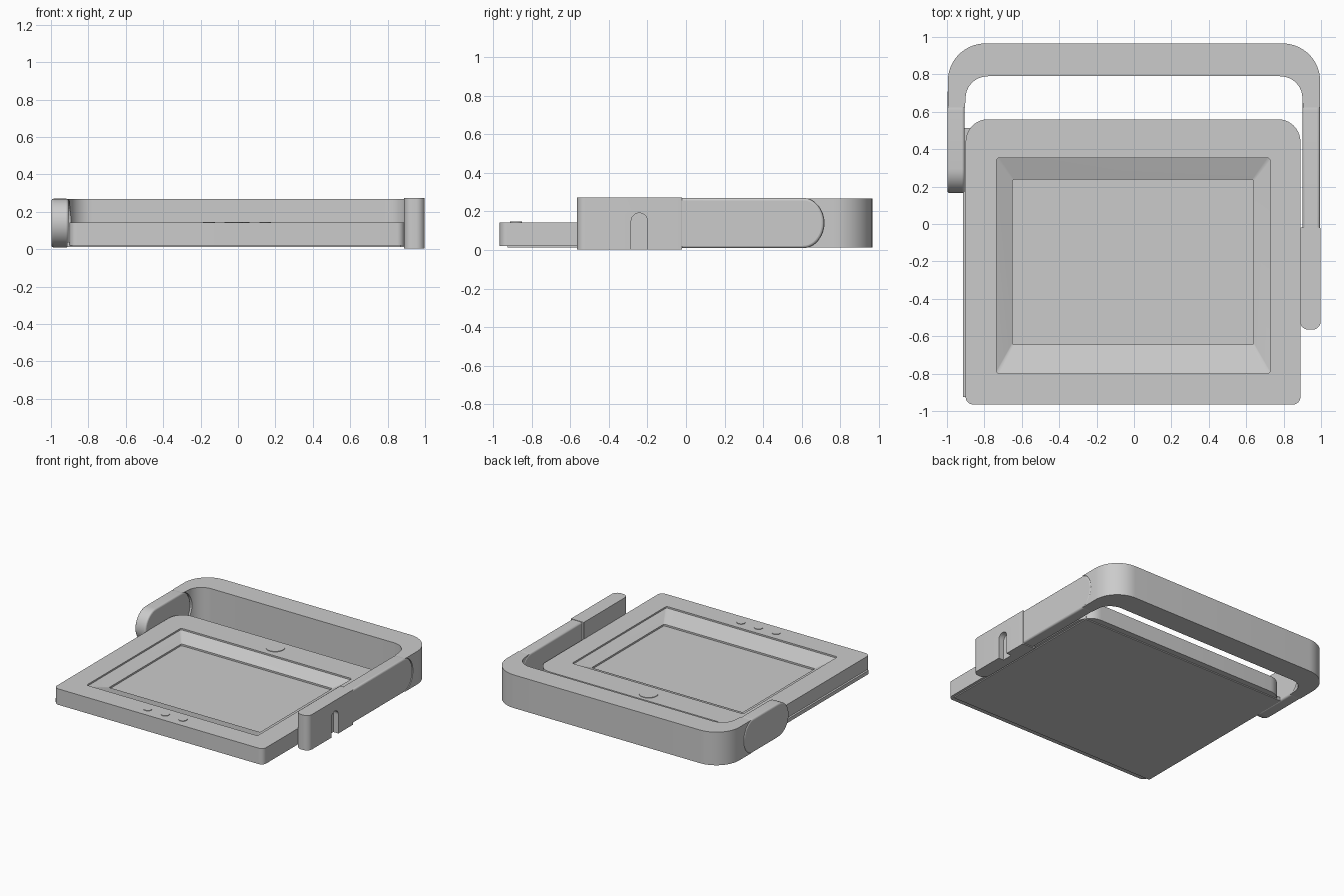
import bpy
import bmesh
from math import sin, cos, pi, radians

cube = bpy.data.objects.get("Cube")
if cube:
    bpy.data.objects.remove(cube, do_unlink=True)

grey = bpy.data.materials.new("plain grey")
grey.use_nodes = True
COLOUR = (0.6, 0.6, 0.6, 1)
grey.diffuse_color = COLOUR
grey.node_tree.nodes["Principled BSDF"].inputs["Base Color"].default_value = COLOUR


def arc(cx, cy, rx, ry, start, end, steps=10):
    """Points along an elliptical arc, angles in degrees."""
    pts = []
    for i in range(steps + 1):
        a = radians(start + (end - start) * i / steps)
        pts.append((cx + rx * cos(a), cy + ry * sin(a)))
    return pts


def rounded_rect(x0, x1, y0, y1, front, back):
    """Rounded rectangle with separate front and back corner radii."""
    return (arc(x0 + front, y0 + front, front, front, 180, 270)
            + arc(x1 - front, y0 + front, front, front, 270, 360)
            + arc(x1 - back, y1 - back, back, back, 0, 90)
            + arc(x0 + back, y1 - back, back, back, 90, 180))


def loft(name, loops):
    """Bridge closed loops of equal length and cap both ends."""
    bm = bmesh.new()
    rings = [[bm.verts.new(p) for p in loop] for loop in loops]
    n = len(rings[0])
    for a, b in zip(rings, rings[1:]):
        for i in range(n):
            j = (i + 1) % n
            bm.faces.new((a[i], a[j], b[j], b[i]))
    bm.faces.new(rings[0][::-1])
    bm.faces.new(rings[-1])
    bmesh.ops.recalc_face_normals(bm, faces=bm.faces)
    mesh = bpy.data.meshes.new(name)
    bm.to_mesh(mesh)
    bm.free()
    mesh.materials.append(grey)
    obj = bpy.data.objects.new(name, mesh)
    bpy.context.collection.objects.link(obj)
    return obj


def raise_z(outline, *heights):
    return [[(x, y, z) for x, y in outline] for z in heights]


def extrude_x(outline, x0, x1):
    return [[(x, y, z) for y, z in outline] for x in (x0, x1)]


def soften(obj, width):
    mod = obj.modifiers.new("soft edges", "BEVEL")
    mod.width = width
    mod.segments = 3
    mod.limit_method = "ANGLE"
    mod.angle_limit = radians(50)


def cut(obj, cutter):
    mod = obj.modifiers.new("cut", "BOOLEAN")
    mod.operation = "DIFFERENCE"
    mod.solver = "EXACT"
    mod.object = cutter
    cutter.hide_render = True
    cutter.hide_viewport = True
    cutter.hide_set(True)


parts = []

# Frame with a stepped, sloping recess down to the screen
TOP = 0.143
outer = rounded_rect(-0.9, 0.89, -0.965, 0.56, 0.04, 0.12)
rim = rounded_rect(-0.735, 0.727, -0.8, 0.353, 0.015, 0.015)
glass = rounded_rect(-0.65, 0.64, -0.645, 0.237, 0.01, 0.01)
parts.append(loft("screen_frame", raise_z(outer, 0.02, TOP)
                  + raise_z(rim, TOP, TOP - 0.012)
                  + raise_z(glass, TOP - 0.055, TOP - 0.068)))

# Backing plate
plate = rounded_rect(-0.915, 0.87, -0.925, 0.512, 0.005, 0.005)
parts.append(loft("back_plate", raise_z(plate, 0.012, 0.04)))

# Round buttons
for name, x, y, r in [("top_button", -0.005, 0.463, 0.067)] + [
        ("small_button", -0.005 + 0.15 * i, -0.88, 0.031) for i in (-1, 0, 1)]:
    circle = arc(x, y, r, r, 0, 350, 35)
    parts.append(loft(name, raise_z(circle, TOP - 0.01, TOP + 0.004)))

# Handle: wide bar with rounded corners, narrowing into two short arms
half = arc(0.79, 0.765, 0.2, 0.2, 0, 90, 16)
inner = arc(0.78, 0.675, 0.12, 0.115, 0, 90, 16)
right_side = [(0.995, 0.61)] + [(x + 0.005, y) for x, y in half]
left_side = [(-x, y) for x, y in right_side[::-1]]
inner_right = [(0.905, 0.61)] + inner
inner_left = [(-x, y) for x, y in inner_right]
outline = right_side + left_side + inner_left + inner_right[::-1]
handle = loft("handle", raise_z(outline, 0.012, 0.268))
parts.append(handle)


def stadium(y0, y1, round_front, r=0.13, mid=0.14):
    """Side profile of an arm: round back end, round or square front end."""
    back = arc(y1 - r * 0.85, mid, r * 0.85, r, -90, 90, 20)
    if round_front:
        return back + arc(y0 + r, mid, r, r, 90, 270, 20)
    return back + [(y0, mid + r), (y0, mid - r)]


# Side arms that the handle turns on
for name, x0, x1, y0, round_front in (
        ("right_arm", -0.998, -0.906, 0.165, True),
        ("left_arm", 0.902, 0.994, -0.04, False)):
    profile = stadium(y0, 0.715, round_front)
    arm = loft(name, extrude_x(profile, x0, x1))
    soften(arm, 0.012)
    parts.append(arm)
    cut(handle, loft(name + "_cutter", extrude_x(profile, x0 - 0.02, x1 + 0.02)))

# Grip block at the end of the left arm, with an arched slot
block = rounded_rect(0.888, 0.998, -0.565, -0.02, 0.045, 0.004)
grip = loft("grip_block", raise_z(block, 0.003, 0.273))
slot = arc(-0.242, 0.15, 0.042, 0.042, 0, 180, 14) + [(-0.284, -0.05), (-0.2, -0.05)]
cut(grip, loft("slot_cutter", extrude_x(slot, 0.955, 1.05)))
parts.append(grip)

# Smooth shading with crisp edges
bpy.ops.object.select_all(action="DESELECT")
for obj in parts:
    obj.select_set(True)
bpy.context.view_layer.objects.active = parts[0]
bpy.ops.object.shade_smooth_by_angle(angle=radians(30))
